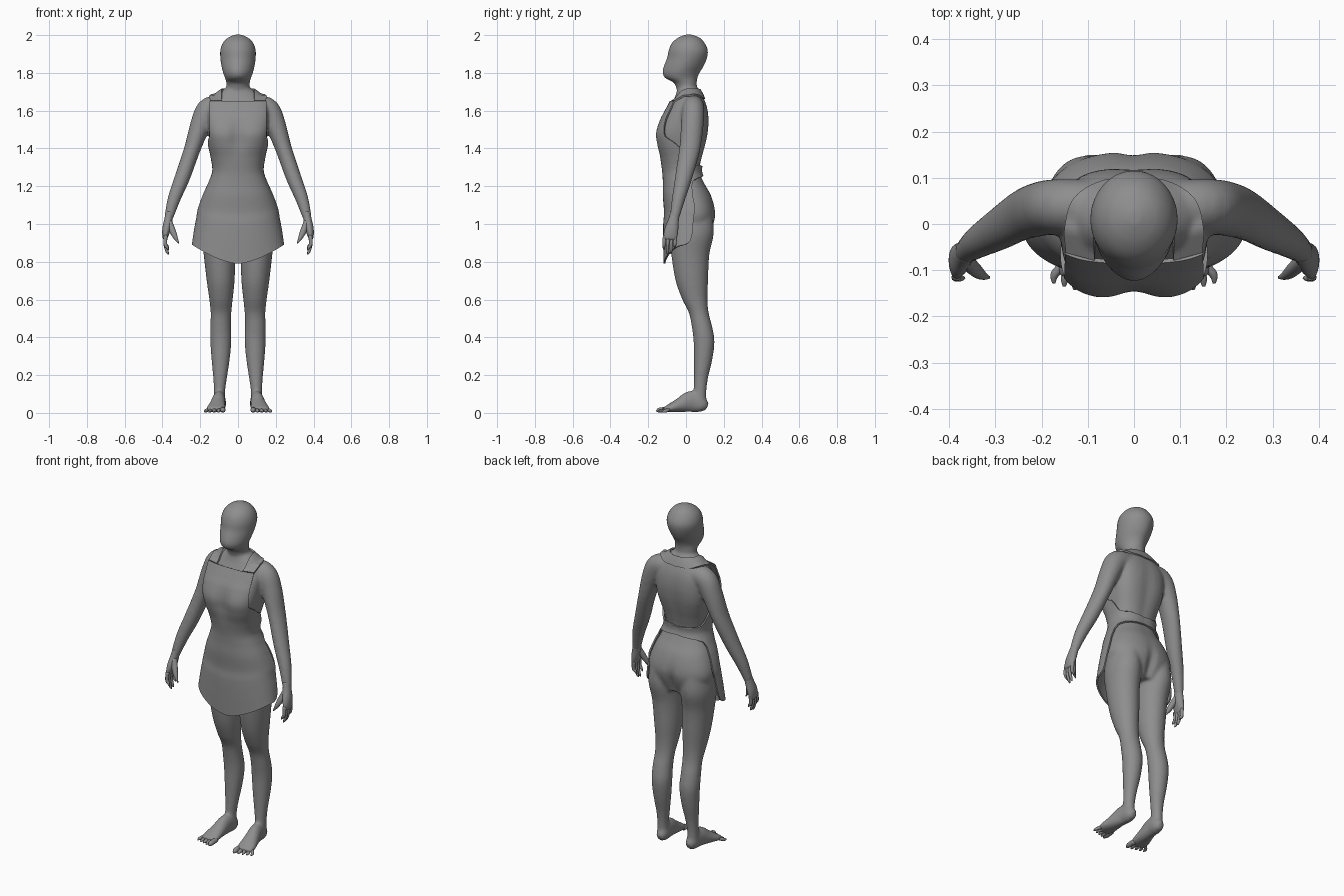
import bpy, bmesh, math
from mathutils import Vector
from mathutils.bvhtree import BVHTree

if "Cube" in bpy.data.objects:
    bpy.data.objects.remove(bpy.data.objects["Cube"])

grey = bpy.data.materials.new("dark_grey")
grey.diffuse_color = (0.27, 0.27, 0.27, 1)
grey.use_nodes = True
grey.node_tree.nodes["Principled BSDF"].inputs["Base Color"].default_value = grey.diffuse_color


def interp(rows, t):
    """Smooth (Hermite) interpolation of rows (key, values...)."""
    n = len(rows)
    t = min(max(t, rows[0][0]), rows[-1][0])
    i = max(j for j in range(n - 1) if rows[j][0] <= t)
    a, b = rows[i], rows[i + 1]
    h = b[0] - a[0]
    s = (t - a[0]) / h

    def slope(j, c):
        p, q = rows[max(j - 1, 0)], rows[min(j + 1, n - 1)]
        return (q[c] - p[c]) / (q[0] - p[0])
    return [(2*s**3 - 3*s*s + 1) * a[c] + (s**3 - 2*s*s + s) * h * slope(i, c)
            + (3*s*s - 2*s**3) * b[c] + (s**3 - s*s) * h * slope(i + 1, c)
            for c in range(1, len(a))]


def skin(bm, rings, closed=True):
    """Quads between rings of points; closed rings are capped."""
    vs = [[bm.verts.new(p) for p in r] for r in rings]
    n = len(vs[0])
    for a, b in zip(vs, vs[1:]):
        for k in range(n if closed else n - 1):
            bm.faces.new((a[k], a[(k + 1) % n], b[(k + 1) % n], b[k]))
    if closed:
        bm.faces.new(vs[0])
        bm.faces.new(vs[-1])


def bump(v, c, s):
    return math.exp(-((v - c) / s) ** 2)


def section(z, row, ang, off=0.0, lobes=False):
    """Point of a horizontal superellipse; ang 0 is the front."""
    cx, w, yf, yb, n = row
    s, c = math.sin(ang), math.cos(ang)
    x = math.copysign(abs(s) ** (2 / n), s) * (w + off)
    y = (yf + yb) / 2 - math.copysign(abs(c) ** (2 / n), c) * ((yb - yf) / 2 + off)
    if lobes:
        if c > 0:
            y += 0.018 * bump(x, 0, 0.045) * bump(z, 1.46, 0.08)
        else:
            y -= 0.02 * bump(x, 0, 0.022) * bump(z, 0.98, 0.09) + 0.006 * bump(x, 0, 0.03) * bump(z, 1.42, 0.2)
    return Vector((cx + x, y, z))


def loft(bm, rows, sx=1, steps=50, lobes=False):
    z0, z1 = rows[0][0], rows[-1][0]
    rings = []
    for i in range(steps + 1):
        z = z0 + (z1 - z0) * i / steps
        r = interp(rows, z)
        pts = [section(z, r, 2 * math.pi * k / 40, 0, lobes) for k in range(40)]
        rings.append([Vector((p.x * sx, p.y, p.z)) for p in pts])
    skin(bm, rings)


def tube(bm, path, ref, sx=1, steps=24, sides=20):
    """Path of (x, y, z, ra, rb); rb is the radius along ref."""
    rows = [(i, *p) for i, p in enumerate(path)]
    at = lambda t: interp(rows, t)
    ref, rings, end = Vector(ref), [], len(path) - 1
    for i in range(steps + 1):
        t = end * i / steps
        x, y, z, ra, rb = at(t)
        tan = Vector(at(min(t + .05, end))[:3]) - Vector(at(max(t - .05, 0))[:3])
        a = tan.cross(ref).normalized()
        b = a.cross(tan).normalized()
        ring = []
        for k in range(sides):
            g = 2 * math.pi * k / sides
            p = Vector((x, y, z)) + a * ra * math.cos(g) + b * rb * math.sin(g)
            ring.append((p.x * sx, p.y, p.z))
        rings.append(ring)
    skin(bm, rings)


def finish(bm, name):
    bmesh.ops.recalc_face_normals(bm, faces=bm.faces)
    me = bpy.data.meshes.new(name)
    bm.to_mesh(me)
    bm.free()
    ob = bpy.data.objects.new(name, me)
    bpy.context.collection.objects.link(ob)
    me.materials.append(grey)
    for p in me.polygons:
        p.use_smooth = True
    return ob


def thicken(ob, t):
    m = ob.modifiers.new("thickness", 'SOLIDIFY')
    m.thickness, m.offset = t, 0
    bpy.ops.object.select_all(action='DESELECT')
    bpy.context.view_layer.objects.active = ob
    ob.select_set(True)
    bpy.ops.object.modifier_apply(modifier=m.name)
    bpy.ops.object.shade_smooth_by_angle(angle=math.radians(50))


# Profiles: z, centre x, half width, front y, back y, squareness
torso = [(.92, 0, .15, -.06, .115, 2.2), (1.0, 0, .188, -.09, .148, 2.3), (1.06, 0, .198, -.102, .157, 2.3),
         (1.15, 0, .173, -.108, .134, 2.3), (1.22, 0, .142, -.108, .096, 2.3), (1.28, 0, .122, -.112, .074, 2.3),
         (1.35, 0, .13, -.124, .086, 2.5), (1.42, 0, .145, -.142, .104, 2.9), (1.48, 0, .155, -.148, .116, 3.2),
         (1.55, 0, .16, -.125, .121, 3), (1.62, 0, .158, -.086, .112, 2.7), (1.68, 0, .12, -.055, .088, 2.3),
         (1.72, 0, .065, -.045, .064, 2)]
leg = [(.05, .098, .032, .035, .108, 2), (.11, .098, .03, .04, .108, 2), (.18, .095, .036, .042, .116, 2),
       (.28, .092, .048, .042, .139, 2), (.38, .091, .056, .04, .151, 2), (.46, .092, .055, .03, .138, 2),
       (.53, .09, .055, .015, .12, 2), (.6, .09, .062, -.02, .114, 2), (.7, .092, .074, -.055, .117, 2),
       (.84, .098, .084, -.078, .124, 2), (.95, .105, .089, -.085, .147, 2), (1.06, .1, .08, -.07, .14, 2)]
head = [(1.66, 0, .066, -.03, .072, 2), (1.72, 0, .061, -.052, .058, 2), (1.75, 0, .063, -.066, .057, 2),
        (1.77, 0, .068, -.108, .06, 1.9), (1.8, 0, .079, -.125, .072, 1.8), (1.835, 0, .088, -.118, .094, 1.8),
        (1.88, 0, .094, -.1, .112, 1.9), (1.92, 0, .094, -.092, .116, 2), (1.96, 0, .08, -.074, .098, 2),
        (1.988, 0, .052, -.04, .071, 2), (2.003, 0, .016, -.003, .032, 2)]
arm = [(.09, .04, 1.628, .055, .055), (.155, .038, 1.605, .064, .06), (.196, .034, 1.53, .056, .06),
       (.241, .02, 1.4, .044, .056), (.293, -.012, 1.25, .041, .046), (.336, -.038, 1.14, .035, .036),
       (.362, -.058, 1.05, .026, .028), (.367, -.065, 1.02, .02, .028)]
foot = [(.095, .112, .03, .018, .02), (.096, .085, .043, .033, .042), (.1, .03, .06, .035, .058),
        (.108, -.03, .042, .043, .04), (.116, -.085, .025, .052, .023), (.118, -.118, .016, .046, .013)]

# Body: overlapping lofts fused into one smooth skin
bm = bmesh.new()
loft(bm, torso, lobes=True)
loft(bm, head)
for sx in (1, -1):
    loft(bm, leg, sx)
    tube(bm, arm, (0, 1, 0), sx, 32)
    tube(bm, foot, (0, 0, 1), sx)
body = finish(bm, "body")
m = body.modifiers.new("fuse", 'REMESH')
m.mode, m.voxel_size, m.use_smooth_shade = 'VOXEL', 0.007, True
m = body.modifiers.new("soften", 'SMOOTH')
m.factor, m.iterations = 0.5, 14

# Hands: palm, four fingers and thumb on each side
bm = bmesh.new()
for sx in (1, -1):
    tube(bm, [(.362, -.058, 1.06, .02, .025), (.369, -.066, 1.02, .022, .028), (.379, -.077, .97, .022, .036),
              (.386, -.084, .93, .014, .036), (.386, -.086, .915, .005, .03)], (0, 1, 0), sx)
    for i, tip in enumerate((.862, .838, .842, .868)):
        y = -.113 + .019 * i
        tube(bm, [(.383, y, .94, .01, .01), (.385, y - .003, .895, .01, .009),
                  (.375, y - .004, tip + .015, .008, .007), (.367, y - .004, tip, .002, .002)],
             (0, 1, 0), sx, 12, 10)
    tube(bm, [(.366, -.075, 1.02, .014, .016), (.347, -.097, .965, .017, .015), (.329, -.111, .925, .011, .01),
              (.313, -.116, .897, .002, .003)], (0, 1, 0), sx, 12, 10)
finish(bm, "hands")

# Toes
bm = bmesh.new()
for sx in (1, -1):
    for i in range(5):
        x, tip, r = .08 + .019 * i, -.156 + .007 * i, (.014, .01, .01, .009, .009)[i]
        tube(bm, [(x, -.09, .018, r, r), (x + .004 * i, tip + .018, r + .001, r, r),
                  (x + .004 * i + .002, tip, r * .7, r * .4, r * .4)], (0, 0, 1), sx, 10, 10)
finish(bm, "toes")

# Apron: wraps the torso, full circle at the waistband, open at the back of skirt and bib
skirt = [(.79, 0, .23, -.104, .125, 2.3), (.9, 0, .219, -.106, .143, 2.3), (1.0, 0, .206, -.106, .153, 2.3)]
chest = [(1.55, 0, .168, -.125, .119, 3.2), (1.6, 0, .175, -.098, .11, 3), (1.66, 0, .175, -.066, .1, 3)]
wrap = skirt + torso[2:9] + chest
edge = [(.79, 84), (.8, 89), (.82, 93), (.86, 95), (1, 95), (1.14, 97), (1.2, 102), (1.23, 112), (1.245, 135),
        (1.255, 180), (1.305, 180), (1.312, 130), (1.325, 112), (1.35, 103), (1.4, 90), (1.435, 78), (1.46, 62)]


def edge_angle(z, row):
    if z >= 1.46:
        return math.asin(min(1, .147 / (row[1] + .009)) ** (row[4] / 2))
    for (a, p), (b, q) in zip(edge, edge[1:]):
        if z <= b:
            return math.radians(p + (q - p) * (z - a) / (b - a))


rows = []
for i in range(221):
    t = .79 + (1.65 - .79) * i / 220
    row = interp(wrap, t)
    A, line = edge_angle(t, row), []
    for k in range(61):
        p = section(t, row, (k / 30 - 1) * A, .01, True)
        if t < 1.15:
            p.z += .1 * abs(p.x / .24) ** 1.6 * ((1.15 - t) / .36)
        line.append(p)
    rows.append(line)
bm = bmesh.new()
skin(bm, rows, closed=False)
thicken(finish(bm, "apron"), .009)

# Collar: straps and nape yoke draped over the shoulders
tree = BVHTree.FromObject(body, bpy.context.evaluated_depsgraph_get())
inner = [(0, .085, -.077), (1, .085, -.01), (2, .075, .04), (3, .04, .066), (4, 0, .072)]
outer = [(0, .147, -.06), (1, .15, -.005), (2, .13, .055), (3, .07, .09), (4, 0, .098)]
rows = []
for i in range(49):
    t = 8 * i / 48
    s = 1 if t <= 4 else -1
    a, b = Vector(interp(inner, min(t, 8 - t))), Vector(interp(outer, min(t, 8 - t)))
    line = []
    for k in range(9):
        q = a.lerp(b, k / 8)
        hit = tree.ray_cast(Vector((q.x, q.y, 1.75)), Vector((0, 0, -1)))[0]
        start = -.077 + .017 * k / 8
        floor = 1.642 + min(.6 * (q.y - start), .03) if q.y < .03 else 1.645
        line.append(Vector((q.x * s, q.y, max(hit.z if hit else 0, floor) + .007)))
    rows.append(line)
bm = bmesh.new()
skin(bm, rows, closed=False)
thicken(finish(bm, "collar"), .009)
